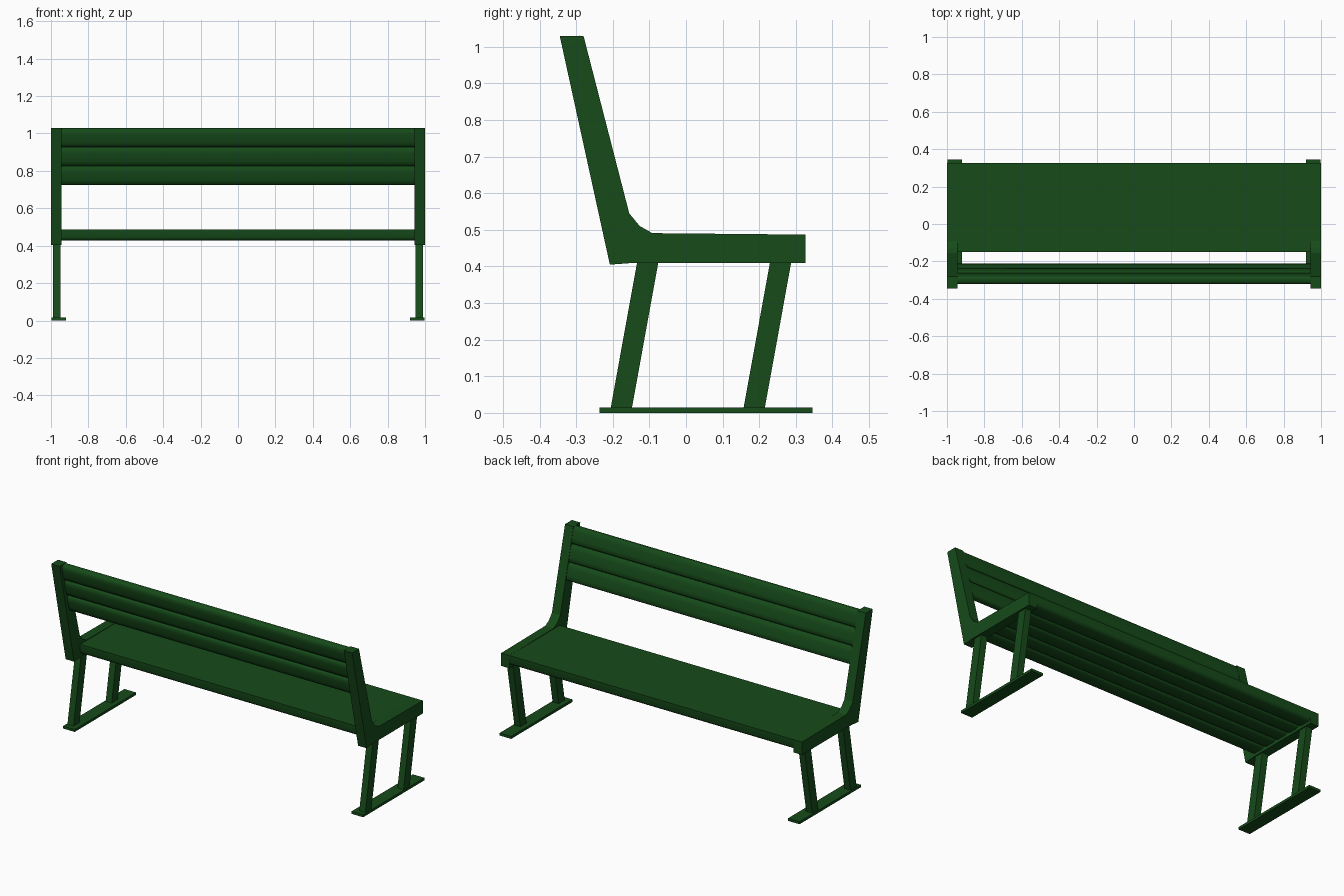
import bpy, bmesh, math

if "Cube" in bpy.data.objects:
    bpy.data.objects.remove(bpy.data.objects["Cube"])

green = bpy.data.materials.new("green_paint")
green.diffuse_color = (0.008, 0.07, 0.01, 1)
green.use_nodes = True
green.node_tree.nodes["Principled BSDF"].inputs["Base Color"].default_value = green.diffuse_color


def extrude_profile(name, pts, x0, x1, smooth=False):
    """Solid made from a (y, z) outline stretched from x0 to x1."""
    bm = bmesh.new()
    face = bm.faces.new([bm.verts.new((x0, y, z)) for y, z in pts])
    ext = bmesh.ops.extrude_face_region(bm, geom=[face])
    moved = [v for v in ext["geom"] if isinstance(v, bmesh.types.BMVert)]
    bmesh.ops.translate(bm, verts=moved, vec=(x1 - x0, 0, 0))
    bmesh.ops.recalc_face_normals(bm, faces=bm.faces)
    mesh = bpy.data.meshes.new(name)
    bm.to_mesh(mesh)
    bm.free()
    mesh.materials.append(green)
    obj = bpy.data.objects.new(name, mesh)
    bpy.context.collection.objects.link(obj)
    if smooth:
        bpy.ops.object.select_all(action='DESELECT')
        obj.select_set(True)
        bpy.context.view_layer.objects.active = obj
        bpy.ops.object.shade_smooth_by_angle(angle=math.radians(50))
    return obj


# Side parts, mirrored to both ends
side_parts = {
    "side_frame": ([(-0.345, 1.03), (-0.28, 1.03), (-0.155, 0.545), (-0.127, 0.511),
                    (-0.092, 0.491), (0.327, 0.487), (0.327, 0.41), (-0.14, 0.41),
                    (-0.208, 0.405)], 0.944, 1.0),
    "back_leg": ([(-0.206, 0.012), (-0.148, 0.012), (-0.074, 0.42), (-0.132, 0.42)], 0.95, 0.99),
    "front_leg": ([(0.157, 0.012), (0.215, 0.012), (0.289, 0.42), (0.231, 0.42)], 0.95, 0.99),
    "foot_plate": ([(-0.236, 0), (0.346, 0), (0.346, 0.015), (-0.236, 0.015)], 0.92, 0.997),
}
for name, (pts, a, b) in side_parts.items():
    extrude_profile(name + "_right", pts, a, b)
    extrude_profile(name + "_left", pts, -a, -b)

# Seat slats: flush flat tops, rounded undersides
count, y0, y1 = 5, -0.15, 0.327
w = (y1 - y0) / count
for i in range(count):
    a = y0 + i * w
    b = a + w
    pts = [(a, 0.487), (a, 0.445), (a + 0.006, 0.433), (a + 0.02, 0.427),
           (b - 0.02, 0.427), (b - 0.006, 0.433), (b, 0.445), (b, 0.487)]
    extrude_profile(f"seat_slat_{i + 1}", pts, -0.95, 0.95, True)

# Backrest slats: rounded boards leaning with the frame
tilt = math.atan(0.25)
c, s = math.cos(tilt), math.sin(tilt)
board = [(0, 0.01), (0.008, 0.002), (0.03, 0), (0.07, 0), (0.092, 0.002), (0.1, 0.01),
         (0.1, 0.034), (0.092, 0.043), (0.07, 0.046), (0.03, 0.046), (0.008, 0.043), (0, 0.034)]
for i in range(3):
    pts = []
    for u, v in board:
        u += i * 0.104
        pts.append((-0.207 - s * u - c * v, 0.734 + c * u - s * v))
    extrude_profile(f"backrest_slat_{i + 1}", pts, -0.95, 0.95, True)
